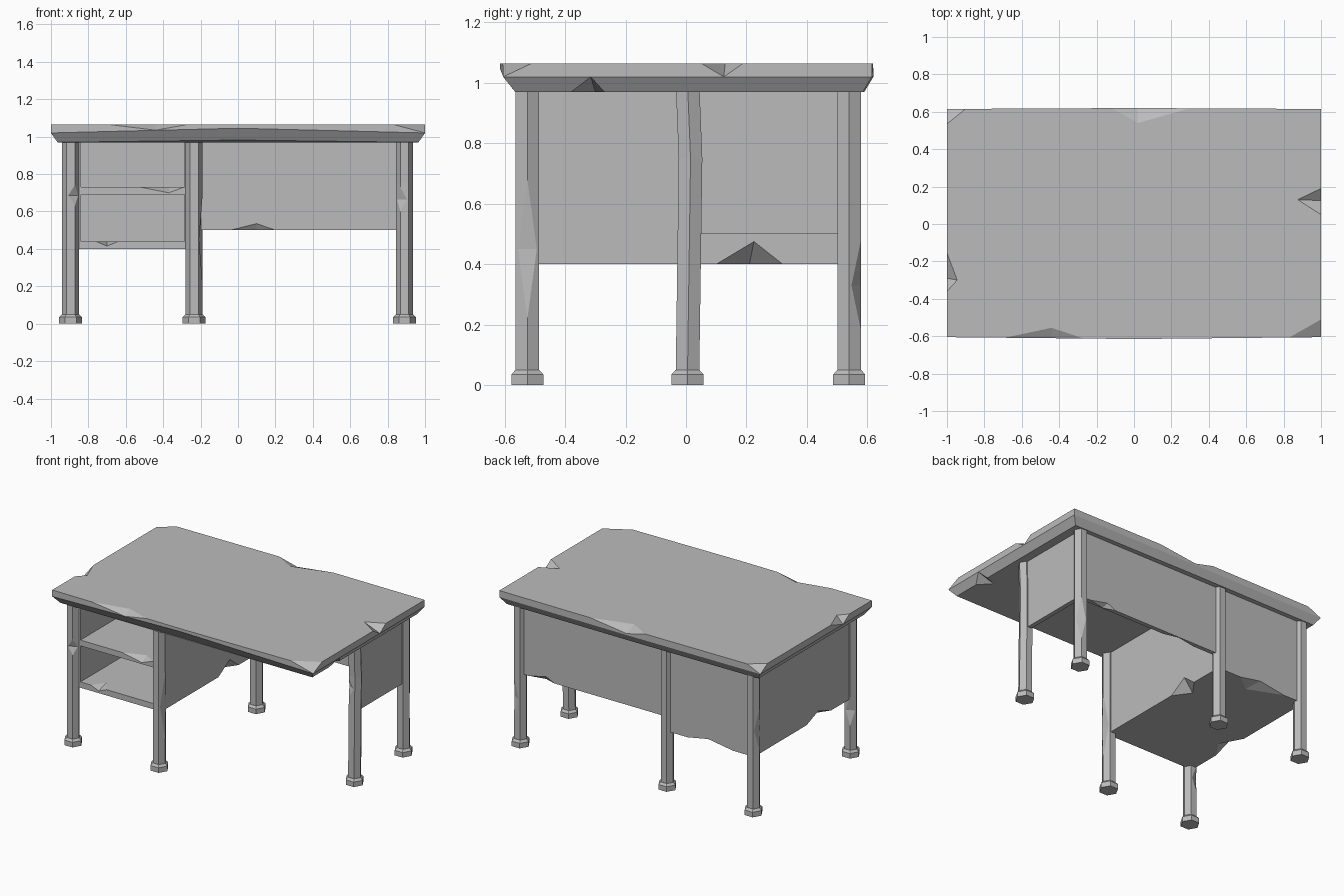
import bpy, bmesh, math
from mathutils import Vector as V

cube = bpy.data.objects.get("Cube")
if cube:
    bpy.data.objects.remove(cube, do_unlink=True)

grey = bpy.data.materials.new("worn grey")
grey.use_nodes = True
COL = (0.5, 0.5, 0.5, 1)
grey.diffuse_color = COL
for n in grey.node_tree.nodes:
    if n.type == 'BSDF_PRINCIPLED':
        n.inputs["Base Color"].default_value = COL
        n.inputs["Roughness"].default_value = 0.8


def add_object(name, bm):
    bmesh.ops.recalc_face_normals(bm, faces=bm.faces)
    me = bpy.data.meshes.new(name)
    bm.to_mesh(me)
    bm.free()
    me.materials.append(grey)
    ob = bpy.data.objects.new(name, me)
    bpy.context.collection.objects.link(ob)
    return ob


def loft(name, rings):
    """Closed solid through rings of equal point count."""
    bm = bmesh.new()
    loops = [[bm.verts.new(p) for p in r] for r in rings]
    for a, b in zip(loops, loops[1:]):
        for i in range(len(a)):
            j = (i + 1) % len(a)
            bm.faces.new((a[i], a[j], b[j], b[i]))
    bm.faces.new(loops[0][::-1])
    bm.faces.new(loops[-1])
    return add_object(name, bm)


def box(name, lo, hi):
    return loft(name, [[(lo[0], lo[1], z), (hi[0], lo[1], z), (hi[0], hi[1], z), (lo[0], hi[1], z)]
                       for z in (lo[2], hi[2])])


def hull(pts):
    bm = bmesh.new()
    for p in pts:
        bm.verts.new(p)
    bmesh.ops.convex_hull(bm, input=bm.verts)
    return add_object("cutter", bm)


def chip(a, b, c, d):
    """Notch in edge a-b whose valley runs from c to d."""
    a, b, c, d = map(V, (a, b, c, d))
    m = (c + d) / 2
    return hull([c + (c - d) * .3, d + (d - c) * .3, m + (a - m) * 1.3, m + (b - m) * 1.3])


def corner(a, b, d, k):
    """Flat cut through a, b, d that takes off corner k."""
    a, b, d, k = map(V, (a, b, d, k))
    m = (a + b + d) / 3
    return hull([m + (p - m) * 1.5 for p in (a, b, d, k)])


def cut(ob, cutters):
    for c in cutters:
        c.hide_render = True
        mod = ob.modifiers.new("cut", 'BOOLEAN')
        mod.operation, mod.solver, mod.object = 'DIFFERENCE', 'EXACT', c
        bpy.context.view_layer.objects.active = ob
        bpy.ops.object.modifier_apply(modifier=mod.name)
        bpy.data.objects.remove(c, do_unlink=True)


# Tabletop: upright edge, chamfered underside, slightly bowed front
TOP, MID, LOW = 1.065, 1.02, .97


def top_ring(x, y0, y1, z, bow):
    return [(-x, y0, z), (0, y0 - .01, z + bow), (x, y0, z), (x, y1, z), (0, y1 + .005, z), (-x, y1, z)]


top = loft("tabletop", [top_ring(.965, -.565, .585, LOW, .012),
                        top_ring(1, -.605, .615, MID, .025),
                        top_ring(1, -.605, .615, TOP, 0)])
cut(top, [
    chip((1, .19, TOP), (1, .05, TOP), (.875, .13, TOP), (1, .125, MID)),
    chip((-1, -.155, TOP), (-1, -.36, TOP), (-.945, -.3, TOP), (-1, -.29, MID)),
    chip((-.12, .619, TOP), (.3, .619, TOP), (.02, .54, TOP), (.02, .62, 1.03)),
    chip((-.69, -.608, TOP), (-.27, -.612, TOP), (-.44, -.555, TOP), (-.44, -.61, 1.035)),
    chip((.965, -.38, LOW), (.965, -.27, LOW), (1, -.315, MID), (.89, -.3, LOW)),
    corner((.83, -.607, TOP), (1, -.51, TOP), (1, -.605, MID), (1, -.605, TOP)),
    corner((-.9, .616, TOP), (-1, .535, TOP), (-1, .615, MID), (-1, .615, TOP)),
])

# Pedestal with two open compartments
X0, X1, F, B, Z = -.91, -.22, -.525, .555, .4
pedestal = box("pedestal", (X0, F, Z), (X1, B, .975))
cut(pedestal, [
    box("cutter", (-.84, F - .1, .44), (-.285, .51, .69)),
    box("cutter", (-.84, F - .1, .73), (-.285, .51, 1)),
    chip((-.52, F, .73), (-.29, F, .73), (-.37, F, .70), (-.37, -.47, .73)),
    chip((-.76, F, .44), (-.64, F, .44), (-.7, F, .415), (-.7, -.44, .44)),
    chip((X1, .1, Z), (X1, .32, Z), (X1, .225, .475), (-.3, .21, Z)),
    chip((X0, -.02, Z), (X0, -.29, Z), (X0, -.15, .45), (-.83, -.17, Z)),
    chip((-.4, B, Z), (-.75, B, Z), (-.56, B, .43), (-.52, .46, Z)),
])

# Modesty panels at the back and right
back = box("back_panel", (X1 - .01, .525, .5), (.89, B, .975))
cut(back, [chip((-.04, .525, .5), (.2, .525, .5), (.1, .525, .535), (.1, .55, .5)),
           chip((.82, B, .5), (.62, B, .5), (.68, B, .53), (.7, .53, .5))])
box("side_panel", (.875, .005, .5), (.905, .54, .975))


# Six-sided legs with flared feet
def hexagon(x, y, z, r):
    return [(x + r * math.cos(i * math.pi / 3), y + r * math.sin(i * math.pi / 3), z) for i in range(6)]


def leg(name, x, y, nicks, bend=0):
    r = .045
    ob = loft(name, [hexagon(x, y, .04, r), hexagon(x, y + bend, .75, r), hexagon(x, y, 1, r)])
    for i, z0, z1 in nicks:
        def on(k, z):
            p = V(hexagon(x, y, z, r)[k % 6])
            return p + V((0, bend * (z - .04) / .71, 0))
        zm = (z0 + z1) / 2
        e = on(i, zm)
        cut(ob, [chip(on(i, z0), on(i, z1), e.lerp(on(i + 1, zm), .8), e.lerp(on(i - 1, zm), .8))])
    loft(name + "_foot", [hexagon(x, y, 0, .061), hexagon(x, y, .035, .061), hexagon(x, y, .05, .046)])


leg("front_outer_leg", -.895, -.525, [(5, .63, .74), (2, .22, .42)])
leg("front_inner_leg", -.235, -.525, [(0, .22, .68)])
leg("right_middle_leg", .89, .005, [(4, .6, .73)], .01)
leg("right_back_leg", .89, .54, [(1, .18, .48)])
leg("back_inner_leg", -.235, .54, [])
leg("back_outer_leg", -.895, .54, [(3, .45, .73)])
